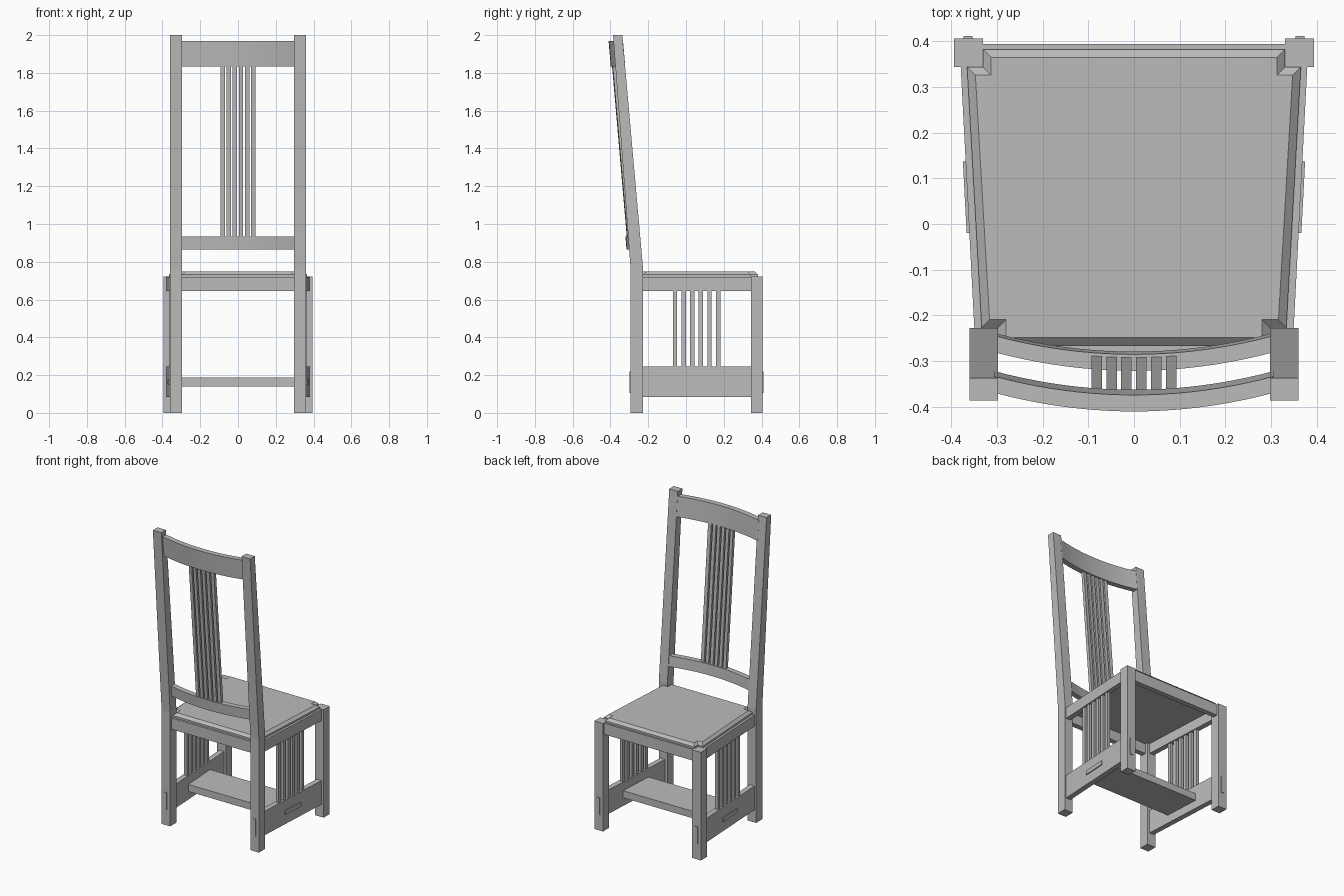
import bpy
import bmesh
import math

if "Cube" in bpy.data.objects:
    bpy.data.objects.remove(bpy.data.objects["Cube"], do_unlink=True)

GREY = (0.5, 0.5, 0.5, 1.0)
wood = bpy.data.materials.new("plain_grey")
wood.use_nodes = True
wood.diffuse_color = GREY
wood.node_tree.nodes["Principled BSDF"].inputs["Base Color"].default_value = GREY


def finish(name, bm):
    bmesh.ops.recalc_face_normals(bm, faces=bm.faces)
    mesh = bpy.data.meshes.new(name)
    bm.to_mesh(mesh)
    bm.free()
    mesh.materials.append(wood)
    ob = bpy.data.objects.new(name, mesh)
    bpy.context.collection.objects.link(ob)
    return ob


def loft(name, *rings, top_inset=None):
    """Join (height, outline) rings into a closed solid."""
    bm = bmesh.new()
    loops = [[bm.verts.new((x, y, z)) for x, y in pts] for z, pts in rings]
    n = len(loops[0])
    for a, b in zip(loops, loops[1:]):
        for i in range(n):
            j = (i + 1) % n
            bm.faces.new((a[i], a[j], b[j], b[i]))
    bm.faces.new(loops[0][::-1])
    top = bm.faces.new(loops[-1])
    if top_inset:
        bm.normal_update()
        width, rise = top_inset
        bmesh.ops.inset_region(bm, faces=[top], thickness=width)
        bmesh.ops.translate(bm, verts=top.verts, vec=(0, 0, rise))
    return finish(name, bm)


def rect(x0, x1, y0, y1):
    return [(x0, y0), (x1, y0), (x1, y1), (x0, y1)]


def block(name, x0, x1, y0, y1, z0, z1):
    return loft(name, (z0, rect(x0, x1, y0, y1)), (z1, rect(x0, x1, y0, y1)))


def side_x(y):
    """Centre line of the splayed side frame."""
    return 0.33 + 0.052 * (y + 0.26)


def side_bar(name, s, y0, y1, z0, z1, inner, outer):
    pts = [(s * (side_x(y0) + inner), y0), (s * (side_x(y0) + outer), y0),
           (s * (side_x(y1) + outer), y1), (s * (side_x(y1) + inner), y1)]
    loft(name, (z0, pts), (z1, pts))


def back_y(x, z):
    """Middle surface of the curved, reclined back."""
    return -0.303 - 0.086 * (z - 0.935) + 0.038 * (x / 0.295) ** 2


def back_panel(name, x0, x1, z0, z1, thick, steps):
    xs = [x0 + (x1 - x0) * i / steps for i in range(steps + 1)]
    rings = []
    for z in (z0, z1):
        rear = [(x, back_y(x, z) - thick / 2) for x in xs]
        fore = [(x, back_y(x, z) + thick / 2) for x in reversed(xs)]
        rings.append((z, rear + fore))
    return loft(name, *rings)


# Legs and side frames
for s, side in ((1, "left"), (-1, "right")):
    low = rect(s * 0.297, s * 0.36, -0.293, -0.227)
    high = rect(s * 0.297, s * 0.36, -0.386, -0.337)
    loft(side + "_back_post", (0, low), (0.76, low), (2, high))
    block(side + "_short_leg", s * 0.33, s * 0.394, 0.343, 0.406, 0, 0.722)
    side_bar(side + "_apron", s, -0.24, 0.36, 0.645, 0.72, -0.0175, 0.0175)
    side_bar(side + "_lower_rail", s, -0.24, 0.36, 0.085, 0.245, -0.0175, 0.0175)
    for i in range(6):
        y = -0.058 + i * 0.0456
        side_bar(f"{side}_side_slat_{i + 1}", s, y - 0.0115, y + 0.0115,
                 0.24, 0.65, -0.01, 0.01)
    # Exposed tenon ends
    side_bar(side + "_stretcher_tenon", s, -0.02, 0.137, 0.15, 0.178, 0, 0.0235)
    block(side + "_post_tenon", s * 0.32, s * 0.34, -0.299, -0.28, 0.105, 0.22)
    block(side + "_leg_tenon", s * 0.353, s * 0.373, 0.39, 0.411, 0.105, 0.22)

# Cross aprons and foot stretcher
block("post_side_apron", -0.31, 0.31, -0.28, -0.245, 0.645, 0.72)
block("leg_side_apron", -0.34, 0.34, 0.36, 0.394, 0.645, 0.72)
board = [(-side_x(-0.065), -0.065), (side_x(-0.065), -0.065),
         (side_x(0.185), 0.185), (-side_x(0.185), 0.185)]
loft("foot_stretcher", (0.14, board), (0.187, board))

# Seat cushion notched around the four legs
half = [(0.297, -0.266), (0.297, -0.227), (0.333, -0.227),
        (0.365, 0.343), (0.33, 0.343), (0.33, 0.382)]
outline = half + [(-x, y) for x, y in reversed(half)]
cushion = loft("seat_cushion", (0.712, outline), (0.732, outline),
               top_inset=(0.025, 0.016))

# Curved back rails and slats
rails = [back_panel("back_lower_rail", -0.305, 0.305, 0.865, 0.935, 0.036, 20),
         back_panel("back_crest_rail", -0.305, 0.305, 1.835, 1.968, 0.036, 20)]
for i in range(6):
    x = -0.0815 + i * 0.0325
    back_panel(f"back_slat_{i + 1}", x - 0.0115, x + 0.0115, 0.92, 1.85, 0.022, 1)

# Smooth the soft and curved parts
bpy.ops.object.select_all(action="DESELECT")
for ob in rails + [cushion]:
    ob.select_set(True)
bpy.context.view_layer.objects.active = cushion
bpy.ops.object.shade_smooth_by_angle(angle=math.radians(40))
